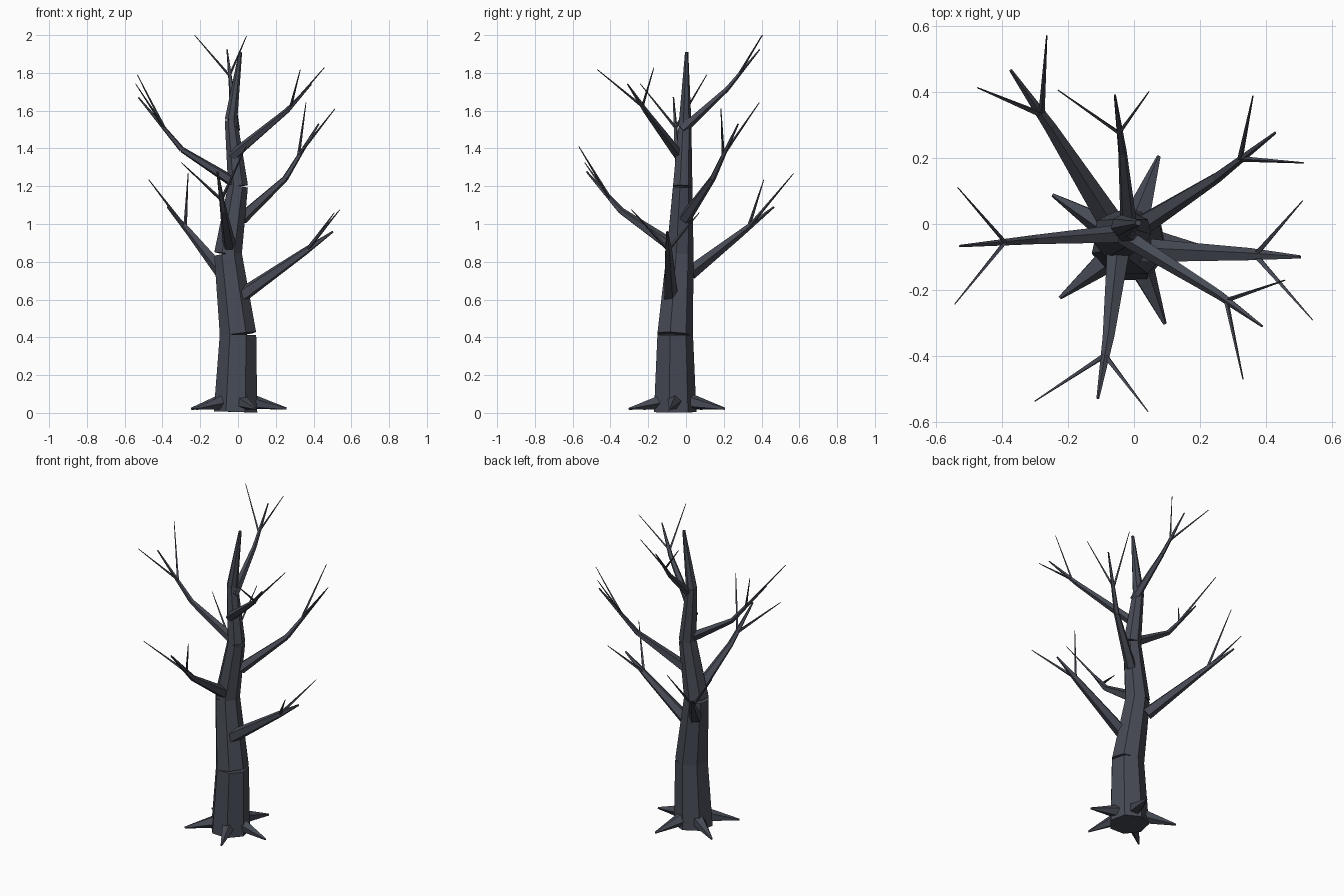
import bpy
import math
from mathutils import Vector

bark = bpy.data.materials.new("dark slate bark")
bark.diffuse_color = (0.062, 0.069, 0.09, 1)


def limb(name, a, b, r1, r2, sides):
    """Tapered flat-faced cylinder running from a to b."""
    a, b = Vector(a), Vector(b)
    axis = b - a
    bpy.ops.mesh.primitive_cone_add(vertices=sides, radius1=r1, radius2=r2,
                                    depth=axis.length, location=(a + b) / 2)
    ob = bpy.context.object
    ob.name = name
    ob.rotation_mode = 'QUATERNION'
    ob.rotation_quaternion = Vector((0, 0, 1)).rotation_difference(axis)
    ob.data.materials.append(bark)
    return ob


# Trunk: stacked, slightly leaning seven-sided sections (centre, bottom and top radius)
trunk = [((-0.013, -0.063, 0.005), 0.118),
         ((0.0, -0.062, 0.415), 0.099),
         ((-0.053, -0.035, 0.84), 0.075),
         ((0.0, -0.02, 1.20), 0.054),
         ((-0.037, -0.006, 1.55), 0.034),
         ((0.013, 0.003, 1.91), 0.009)]
for i in range(5):
    (a, r1), (b, r2) = trunk[i], trunk[i + 1]
    limb(f"trunk_section_{i + 1}", a, b, r1, r2, 7)

# Roots: five spikes spread around the base
for i, deg in enumerate((353, 71, 149, 219, 293)):
    c, s = math.cos(math.radians(deg)), math.sin(math.radians(deg))
    limb(f"root_{i + 1}", (-0.013 + 0.07 * c, -0.052 + 0.07 * s, 0.062),
         (-0.013 + 0.272 * c, -0.052 + 0.272 * s, 0.022), 0.044, 0.006, 5)

# Branches: base, elbow, tip, fork point, two twig ends, base radius
branches = {
    "low_right": ((0.005, -0.082, 0.612), (0.35, -0.093, 0.852), (0.503, -0.10, 0.96),
                  (0.367, -0.094, 0.864), (0.51, 0.07, 1.06), (0.54, -0.29, 1.077), 0.041),
    "low_back": ((-0.08, 0.02, 0.74), (-0.255, 0.295, 0.955), (-0.373, 0.465, 1.09),
                 (-0.28, 0.331, 0.983), (-0.473, 0.412, 1.235), (-0.264, 0.57, 1.268), 0.039),
    "low_front": ((-0.045, -0.07, 0.88), (-0.077, -0.345, 1.07), (-0.109, -0.527, 1.277),
                  (-0.088, -0.397, 1.128), (-0.30, -0.536, 1.325), (0.042, -0.567, 1.41), 0.037),
    "middle_right": ((0.02, -0.005, 1.03), (0.249, 0.14, 1.24), (0.427, 0.276, 1.53),
                     (0.321, 0.197, 1.365), (0.36, 0.388, 1.643), (0.513, 0.185, 1.61), 0.034),
    "middle_left": ((-0.02, -0.03, 1.22), (-0.297, -0.048, 1.394), (-0.527, -0.067, 1.67),
                    (-0.39, -0.055, 1.51), (-0.533, 0.11, 1.79), (-0.542, -0.242, 1.742), 0.031),
    "high_right": ((-0.03, -0.035, 1.36), (0.26, -0.215, 1.60), (0.388, -0.309, 1.74),
                   (0.279, -0.231, 1.622), (0.457, -0.17, 1.828), (0.33, -0.47, 1.818), 0.029),
    "top_back": ((-0.015, -0.02, 1.50), (-0.035, 0.217, 1.715), (-0.058, 0.39, 1.924),
                 (-0.045, 0.275, 1.785), (-0.23, 0.405, 2.0), (0.045, 0.40, 1.995), 0.027),
}
for name, (base, elbow, tip, fork, twig1, twig2, r) in branches.items():
    limb(name + "_branch_inner", base, elbow, r, r * 0.5, 5)
    limb(name + "_branch_outer", elbow, tip, r * 0.5, r * 0.13, 5)
    limb(name + "_twig_1", fork, twig1, r * 0.25, 0.002, 4)
    limb(name + "_twig_2", fork, twig2, r * 0.25, 0.002, 4)
